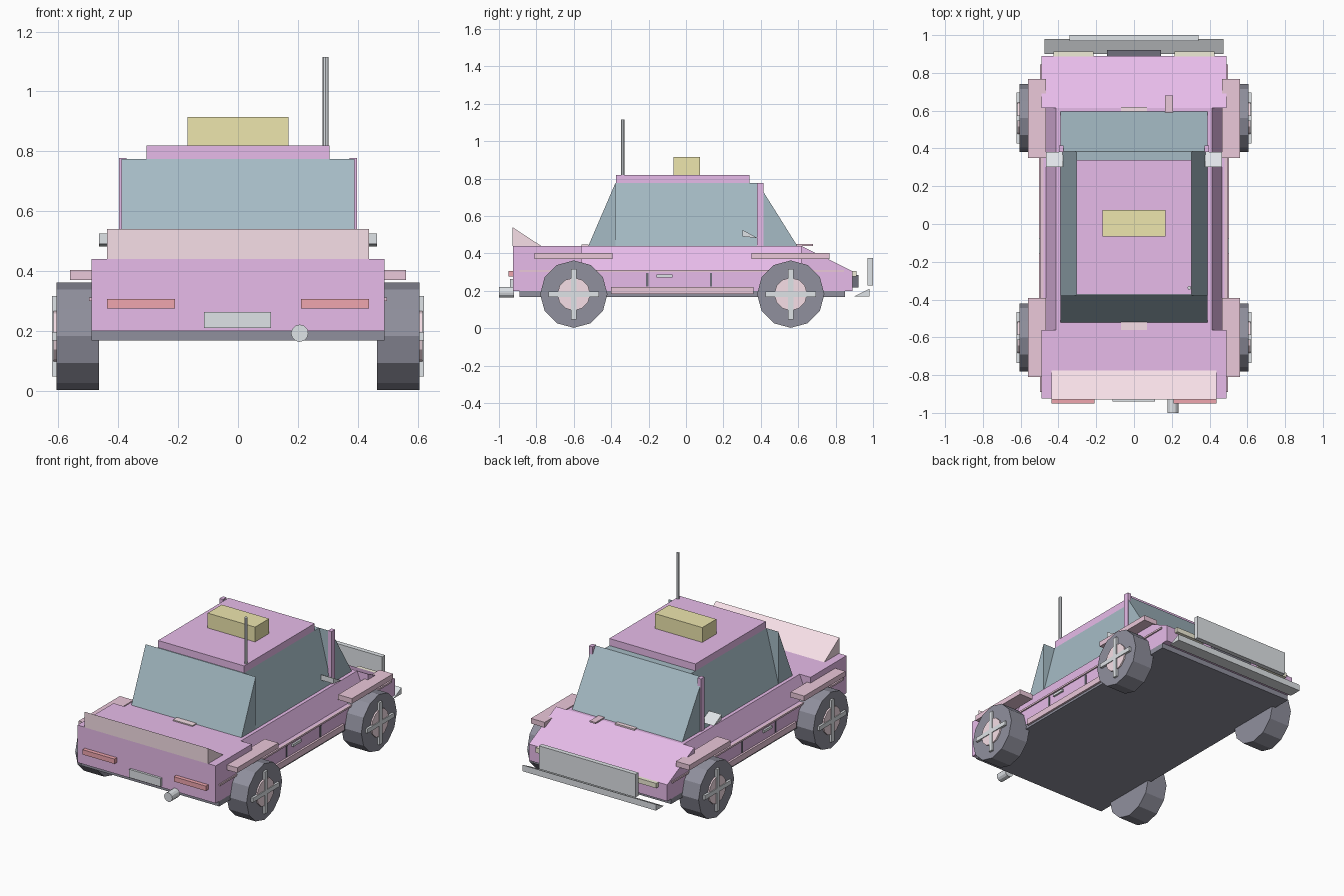
import bpy, bmesh
from math import pi
from mathutils import Matrix, Vector

if "Cube" in bpy.data.objects:
    bpy.data.objects.remove(bpy.data.objects["Cube"])


def mat(name, r, g, b):
    m = bpy.data.materials.new(name)
    m.diffuse_color = (r, g, b, 1)
    m.use_nodes = True
    m.node_tree.nodes["Principled BSDF"].inputs["Base Color"].default_value = m.diffuse_color
    return m


PAINT = mat("purple_paint", 0.80, 0.50, 0.82)
PINK = mat("pink_trim", 0.83, 0.58, 0.70)
PALE = mat("pale_pink", 0.93, 0.74, 0.80)
GLASS = mat("blue_glass", 0.38, 0.50, 0.56)
DARK = mat("dark_rubber", 0.28, 0.28, 0.34)
BLACK = mat("black_trim", 0.16, 0.16, 0.2)
RED = mat("red_lens", 0.87, 0.38, 0.43)
YELLOW = mat("yellow_sign", 0.85, 0.79, 0.42)
CREAM = mat("cream_lens", 0.87, 0.84, 0.68)
CHROME = mat("chrome", 0.74, 0.77, 0.80)


def finish(name, bm, material, mirror=False):
    bmesh.ops.recalc_face_normals(bm, faces=bm.faces)
    me = bpy.data.meshes.new(name)
    bm.to_mesh(me)
    bm.free()
    me.materials.append(material)
    ob = bpy.data.objects.new(name, me)
    bpy.context.collection.objects.link(ob)
    if mirror:
        mod = ob.modifiers.new("mirror", 'MIRROR')
        mod.use_mirror_merge = False
    return ob


def prism(name, pts, a, b, material, axis='x', mirror=False):
    """Extrude a (y, z) profile along x, or an (x, z) profile along y."""
    bm = bmesh.new()
    pos = (lambda p: (a, p[0], p[1])) if axis == 'x' else (lambda p: (p[0], a, p[1]))
    face = bm.faces.new([bm.verts.new(pos(p)) for p in pts])
    ext = bmesh.ops.extrude_face_region(bm, geom=[face])
    d = Vector((b - a, 0, 0)) if axis == 'x' else Vector((0, b - a, 0))
    bmesh.ops.translate(bm, vec=d, verts=[v for v in ext["geom"] if isinstance(v, bmesh.types.BMVert)])
    return finish(name, bm, material, mirror)


def box(name, x, y, z, material, mirror=False):
    return prism(name, [(y[0], z[0]), (y[1], z[0]), (y[1], z[1]), (y[0], z[1])],
                 x[0], x[1], material, 'x', mirror)


def cylinder(name, centre, radius, depth, sides, axis, material, mirror=False):
    bm = bmesh.new()
    rot = {'x': Matrix.Rotation(pi / 2, 4, 'Y'), 'y': Matrix.Rotation(pi / 2, 4, 'X'),
           'z': Matrix.Identity(4)}[axis]
    bmesh.ops.create_cone(bm, cap_ends=True, segments=sides, radius1=radius, radius2=radius,
                          depth=depth, matrix=Matrix.Translation(centre) @ rot)
    return finish(name, bm, material, mirror)


# Body: chassis, trunk, sloped-shoulder middle, sloping hood
box("chassis", (-0.49, 0.49), (-0.89, 0.85), (0.167, 0.2), DARK)
box("trunk", (-0.49, 0.49), (-0.925, -0.56), (0.2, 0.44), PAINT)
side = [(0.49, 0.2), (0.49, 0.31), (0.465, 0.31), (0.413, 0.44)]
prism("middle_body", side + [(-x, z) for x, z in reversed(side)], -0.56, 0.615, PAINT, 'y')
prism("hood", [(0.615, 0.2), (0.615, 0.44), (0.89, 0.305), (0.89, 0.2)], -0.49, 0.49, PAINT)

# Cabin: slanted side glass, wedge windows, pillars, roof
prism("side_windows", [(-0.39, 0.44), (0.39, 0.44), (0.305, 0.775), (-0.305, 0.775)],
      -0.378, 0.385, GLASS, 'y')
prism("rear_window", [(-0.522, 0.44), (-0.378, 0.44), (-0.378, 0.775)], -0.39, 0.39, GLASS)
prism("windshield", [(0.595, 0.44), (0.385, 0.44), (0.385, 0.775)], -0.39, 0.39, GLASS)
box("windshield_pillar", (0.372, 0.397), (0.38, 0.415), (0.44, 0.777), PAINT, True)
box("roof", (-0.305, 0.305), (-0.373, 0.34), (0.775, 0.82), PAINT)
box("roof_sign", (-0.168, 0.168), (-0.067, 0.075), (0.82, 0.915), YELLOW)
cylinder("antenna", (0.293, -0.338, 0.957), 0.01, 0.315, 8, 'z', CHROME)

# Rear details
prism("spoiler", [(-0.928, 0.44), (-0.928, 0.54), (-0.775, 0.44)], -0.437, 0.437, PALE)
box("tail_light", (0.21, 0.437), (-0.95, -0.92), (0.275, 0.306), RED, True)
box("rear_plate", (-0.113, 0.11), (-0.94, -0.92), (0.21, 0.263), CHROME)
cylinder("exhaust", (0.206, -0.96, 0.192), 0.029, 0.08, 12, 'y', CHROME)
box("trunk_handle", (-0.07, 0.07), (-0.56, -0.52), (0.435, 0.447), PALE)

# Front details
box("headlight", (0.215, 0.427), (0.885, 0.912), (0.275, 0.306), CREAM, True)
box("grille", (-0.142, 0.142), (0.885, 0.922), (0.218, 0.285), BLACK)
prism("front_splitter", [(0.9, 0.17), (0.98, 0.21), (0.98, 0.17)], -0.473, 0.473, CHROME)
box("push_bar", (-0.342, 0.342), (0.97, 1.0), (0.227, 0.375), CHROME)
box("hood_handle", (-0.07, 0.07), (0.595, 0.62), (0.435, 0.447), PALE)
box("hood_vent", (0.165, 0.207), (0.59, 0.68), (0.44, 0.449), PINK)

# Side details, mirrored left and right
box("side_trim", (0.48, 0.498), (-0.89, 0.845), (0.3, 0.311), PINK, True)
box("rocker_panel", (0.47, 0.503), (-0.4, 0.36), (0.182, 0.22), PINK, True)
for n, y in (("rear", -0.207), ("front", 0.133)):
    box(n + "_door_gap", (0.48, 0.493), (y - 0.006, y + 0.006), (0.222, 0.295), BLACK, True)
box("door_handle", (0.48, 0.502), (-0.157, -0.073), (0.272, 0.288), CHROME, True)
prism("wing_mirror", [(0.303, 0.525), (0.303, 0.49), (0.382, 0.482)], 0.375, 0.465, CHROME, 'x', True)

# Wheels with fenders, hubs and cross spokes
for n, y in (("rear", -0.6), ("front", 0.56)):
    c = 0.182
    box(n + "_fender", (0.465, 0.562), (y - 0.21, y + 0.207), (0.37, 0.403), PINK, True)
    cylinder(n + "_tyre", (0.536, y, c), 0.18, 0.142, 12, 'x', DARK, True)
    cylinder(n + "_hub", (0.595, y, c), 0.088, 0.042, 12, 'x', PALE, True)
    box(n + "_spoke_upright", (0.6, 0.621), (y - 0.014, y + 0.014), (c - 0.135, c + 0.135), CHROME, True)
    box(n + "_spoke_level", (0.6, 0.621), (y - 0.135, y + 0.135), (c - 0.014, c + 0.014), CHROME, True)
